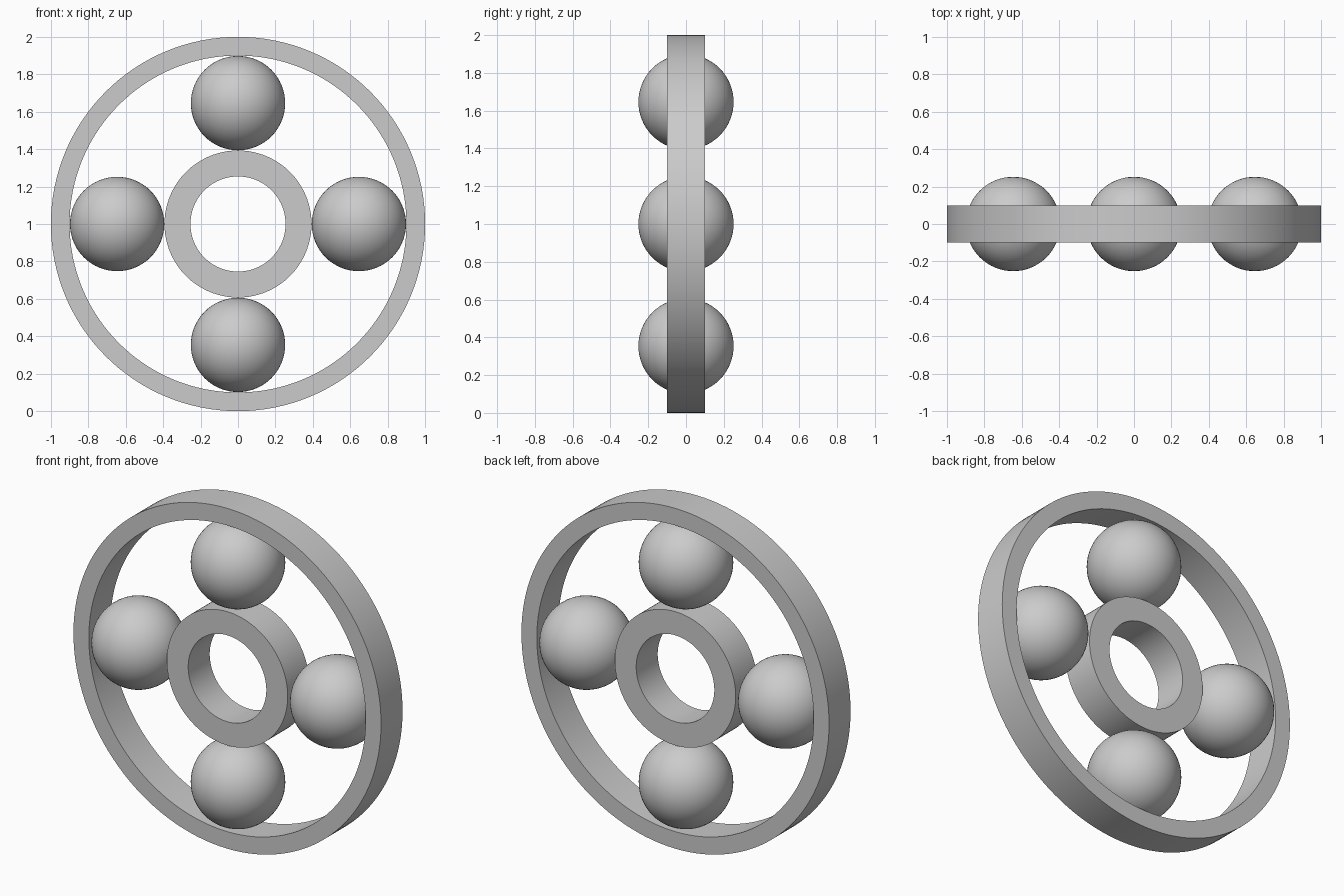
import bpy
import bmesh
import math
from mathutils import Matrix, Vector

cube = bpy.data.objects.get("Cube")
if cube:
    bpy.data.objects.remove(cube, do_unlink=True)

CENTRE = Vector((0, 0, 1))
HALF_WIDTH = 0.1
BALL_RADIUS = 0.252
BALL_ORBIT = 0.646

# Single plain grey for all parts
grey = bpy.data.materials.new("light_grey")
grey.use_nodes = True
colour = (0.6, 0.6, 0.6, 1)
grey.diffuse_color = colour
grey.node_tree.nodes["Principled BSDF"].inputs["Base Color"].default_value = colour


def add_object(name, bm, location):
    bmesh.ops.recalc_face_normals(bm, faces=bm.faces)
    mesh = bpy.data.meshes.new(name)
    bm.to_mesh(mesh)
    bm.free()
    mesh.materials.append(grey)
    obj = bpy.data.objects.new(name, mesh)
    bpy.context.collection.objects.link(obj)
    obj.location = location
    bpy.ops.object.select_all(action="DESELECT")
    obj.select_set(True)
    bpy.context.view_layer.objects.active = obj
    bpy.ops.object.shade_smooth_by_angle(angle=math.radians(35))
    return obj


def add_ring(name, inner, outer, segments=128):
    """Spin a rectangular section around the y axis."""
    bm = bmesh.new()
    section = [(inner, -HALF_WIDTH), (outer, -HALF_WIDTH),
               (outer, HALF_WIDTH), (inner, HALF_WIDTH)]
    verts = [bm.verts.new((r, y, 0)) for r, y in section]
    edges = [bm.edges.new((verts[i - 1], verts[i])) for i in range(4)]
    bmesh.ops.spin(bm, geom=verts + edges, cent=(0, 0, 0), axis=(0, 1, 0),
                   angle=math.tau, steps=segments, use_merge=True)
    bmesh.ops.remove_doubles(bm, verts=bm.verts, dist=0.0001)
    return add_object(name, bm, CENTRE)


# Outer and inner races
add_ring("outer_ring", 0.9, 1.0)
add_ring("inner_ring", 0.254, 0.393)

# Four balls between the races
for i, side in enumerate(("left", "top", "right", "bottom")):
    angle = i * math.pi / 2
    bm = bmesh.new()
    bmesh.ops.create_uvsphere(bm, u_segments=64, v_segments=32, radius=BALL_RADIUS,
                              matrix=Matrix.Rotation(math.pi / 2, 4, "X"))
    offset = Vector((math.cos(angle), 0, math.sin(angle))) * BALL_ORBIT
    add_object(side + "_ball", bm, CENTRE + offset)
